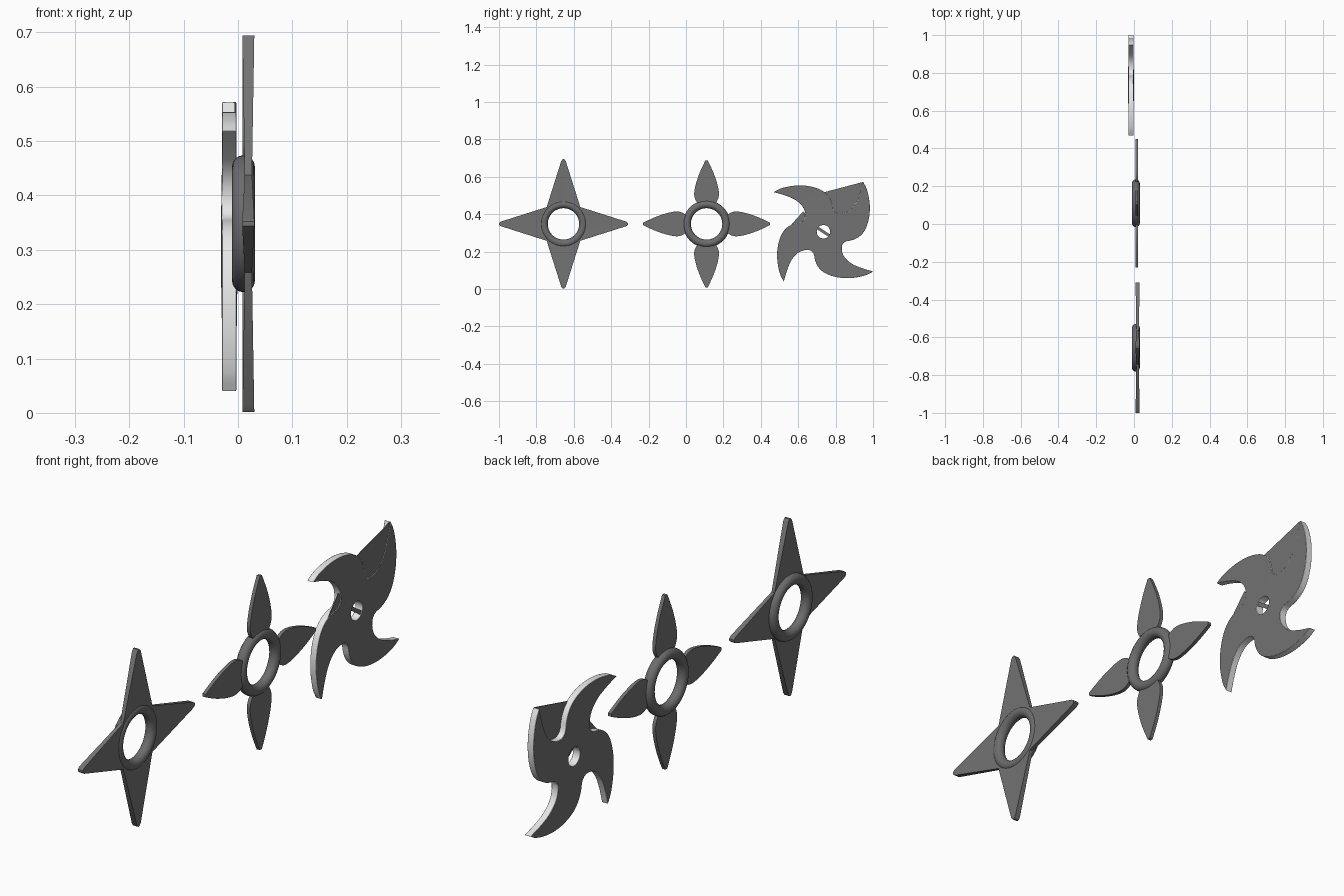
import bpy, bmesh, math
from mathutils import Vector

old = bpy.data.objects.get("Cube")
if old:
    bpy.data.objects.remove(old, do_unlink=True)


def material(name, value):
    m = bpy.data.materials.new(name)
    m.use_nodes = True
    color = (value, value, value, 1)
    m.diffuse_color = color
    m.node_tree.nodes["Principled BSDF"].inputs["Base Color"].default_value = color
    return m


STEEL = material("dark steel", 0.17)
RING = material("ring steel", 0.15)
EDGE = material("light edge", 0.8)


def turn(points, quarters):
    """Rotate 2D points by quarter turns."""
    for _ in range(quarters % 4):
        points = [(-b, a) for a, b in points]
    return points


def soften(points, rounds=2):
    """Corner-cut an open chain, keeping its ends."""
    for _ in range(rounds):
        out = [points[0]]
        for (a, b), (c, d) in zip(points, points[1:]):
            out += [(a * .75 + c * .25, b * .75 + d * .25),
                    (a * .25 + c * .75, b * .25 + d * .75)]
        points = out + [points[-1]]
    return points


def plate(name, outlines, center, half, hole=0, edge=None):
    """Upright plate in the YZ plane; half(r) gives half the thickness."""
    flat = bmesh.new()
    loops = list(outlines)
    if hole:
        loops.append([(hole * math.cos(i * math.tau / 32),
                       hole * math.sin(i * math.tau / 32)) for i in range(32)])
    for loop in loops:
        vs = [flat.verts.new((0, a, b)) for a, b in loop]
        for i, v in enumerate(vs):
            flat.edges.new((vs[i - 1], v))
    bmesh.ops.triangle_fill(flat, use_beauty=True, use_dissolve=False,
                            edges=flat.edges[:], normal=Vector((1, 0, 0)))
    flat.verts.index_update()
    bm = bmesh.new()
    sides = []
    for s in (1, -1):
        sides.append([bm.verts.new((s * half(v.co.length), v.co.y, v.co.z))
                      for v in flat.verts])
    for f in flat.faces:
        for side in sides:
            bm.faces.new([side[v.index] for v in f.verts])
    for e in flat.edges:
        if len(e.link_faces) == 1:
            i, j = (v.index for v in e.verts)
            wall = bm.faces.new((sides[0][i], sides[0][j], sides[1][j], sides[1][i]))
            wall.material_index = 1 if edge else 0
    flat.free()
    bmesh.ops.recalc_face_normals(bm, faces=bm.faces[:])
    me = bpy.data.meshes.new(name)
    bm.to_mesh(me)
    bm.free()
    ob = bpy.data.objects.new(name, me)
    bpy.context.collection.objects.link(ob)
    ob.location = center
    me.materials.append(STEEL)
    if edge:
        me.materials.append(edge)
    bpy.ops.object.select_all(action='DESELECT')
    ob.select_set(True)
    bpy.context.view_layer.objects.active = ob
    bpy.ops.object.shade_smooth_by_angle(angle=math.radians(35))
    return ob


def grip_ring(name, y):
    bpy.ops.mesh.primitive_torus_add(
        major_radius=0.105, minor_radius=0.021, major_segments=48, minor_segments=16,
        location=(0.01, y, 0.348), rotation=(0, math.pi / 2, 0))
    ob = bpy.context.object
    ob.name = name
    ob.data.materials.append(RING)
    bpy.ops.object.shade_smooth()


# Straight-edged star, thicker toward its tips
spoke = [(0.336, -0.012), (0.346, -0.004), (0.346, 0.004), (0.336, 0.012), (0.09, 0.09)]
outline = [p for q in range(4) for p in turn(spoke, q)]
plate("straight_star", [outline], (0.019, -0.655, 0.348),
      lambda r: 0.0065 + 0.0045 * max(0, (r - 0.12) / 0.226), hole=0.1)
grip_ring("straight_star_ring", -0.655)

# Leaf-bladed star
edge_pts = [(0.10, 0.04), (0.13, 0.062), (0.16, 0.068), (0.21, 0.059),
            (0.27, 0.039), (0.32, 0.016), (0.34, 0.006)]
upper = soften(edge_pts)
leaf = upper + [(a, -b) for a, b in reversed(upper)]
plate("leaf_blades", [turn(leaf, q) for q in range(4)], (0.015, 0.11, 0.348),
      lambda r: 0.007)
grip_ring("leaf_star_ring", 0.11)

# Curved star: one blade from tip round its back to the next tip, in fine units
UNIT = 1 / 184
back = [(49, -39), (42, -43), (27, -46), (12, -45), (-1, -40), (-8, -31), (-10, -18),
        (-22, -18), (-31, -26), (-36, -38), (-39, -49)]


def scaled(points):
    return [(a * UNIT, b * UNIT) for a, b in points]


chain = soften(scaled(back))[:-1]
outline = [p for q in range(4) for p in turn(chain, -q)]
CENTER = (-0.016, 0.735, 0.306)
curved = plate("curved_star", [outline], CENTER,
               lambda r: 0.013 + 0.003 * max(0, 1 - r / 0.2), hole=0.036, edge=EDGE)
bevel = curved.modifiers.new("rounded_rim", 'BEVEL')
bevel.width = 0.003
bevel.segments = 2
bevel.limit_method = 'ANGLE'
bevel.angle_limit = math.radians(60)
bevel.material = 1

# Thin webs closing two of the notches, and the bar over the centre hole
webs = {
    "upper_web": [(39, 49), (1, 39), (4, 22), (14, 15), (27, 20), (36, 32)],
    "side_web": [(-38, 0), (-20, 20), (-14, 14), (-24, 2)],
    "center_bar": [(-7, 3), (-5, 5), (7, -3), (5, -5)],
}
for name, pts in webs.items():
    plate(name, [scaled(pts)], (-0.005, CENTER[1], CENTER[2]), lambda r: 0.0012)
